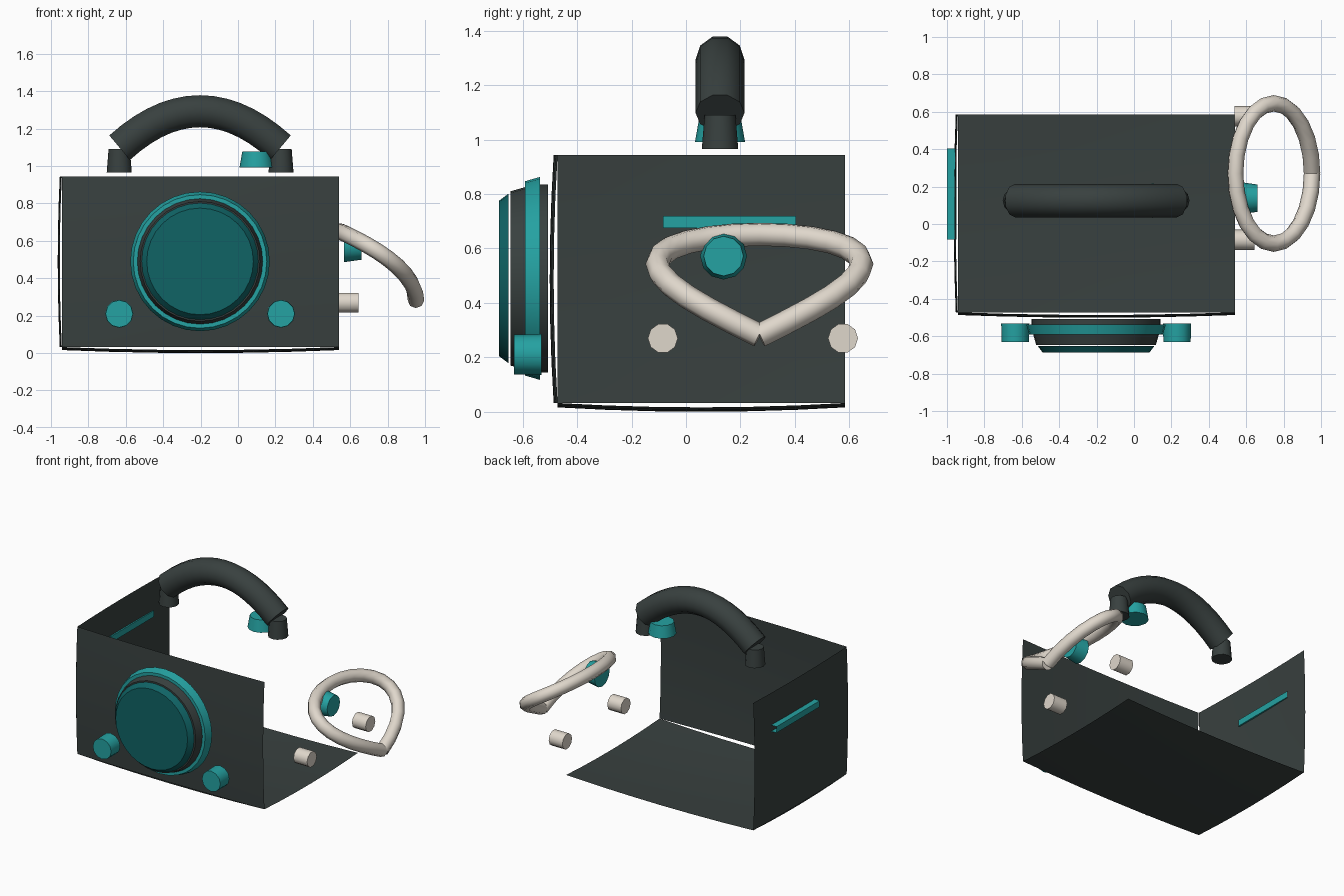
import bpy, bmesh, math
from mathutils import Vector

if "Cube" in bpy.data.objects:
    bpy.data.objects.remove(bpy.data.objects["Cube"])


def material(name, rgb):
    m = bpy.data.materials.new(name)
    m.diffuse_color = (*rgb, 1)
    m.use_nodes = True
    m.node_tree.nodes["Principled BSDF"].inputs["Base Color"].default_value = m.diffuse_color
    return m


DARK = material("charcoal", (0.04, 0.052, 0.05))
TEAL = material("teal", (0.018, 0.36, 0.36))
DEEP = material("deep_teal", (0.005, 0.125, 0.13))
CREAM = material("cream", (0.74, 0.68, 0.6))


def finish(bm, name, mat, angle=40):
    me = bpy.data.meshes.new(name)
    bm.to_mesh(me)
    bm.free()
    ob = bpy.data.objects.new(name, me)
    bpy.context.collection.objects.link(ob)
    me.materials.append(mat)
    smooth(ob, angle)
    return ob


def smooth(ob, angle=40):
    bpy.ops.object.select_all(action='DESELECT')
    ob.select_set(True)
    bpy.context.view_layer.objects.active = ob
    bpy.ops.object.shade_smooth_by_angle(angle=math.radians(angle))


def cone(name, mat, start, end, r1, r2, sides=12):
    """Capped tapered cylinder from start to end."""
    a, b = Vector(start), Vector(end)
    bm = bmesh.new()
    bmesh.ops.create_cone(bm, cap_ends=True, segments=sides, radius1=r1,
                          radius2=r2, depth=(b - a).length)
    rot = Vector((0, 0, 1)).rotation_difference(b - a).to_matrix().to_4x4()
    bmesh.ops.transform(bm, matrix=rot, verts=bm.verts)
    bmesh.ops.translate(bm, vec=(a + b) / 2, verts=bm.verts)
    return finish(bm, name, mat)


def panel(name, corner, across, up, out, bulge=0.0145, n=6):
    """Single-sheet panel, bulged outwards along both directions."""
    corner, across, up, out = map(Vector, (corner, across, up, out))
    bm = bmesh.new()
    grid = []
    for i in range(n + 1):
        for j in range(n + 1):
            u, v = i / n, j / n
            h = bulge * (2 - (2 * u - 1) ** 2 - (2 * v - 1) ** 2)
            grid.append(bm.verts.new(corner + across * u + up * v + out * h))
    for i in range(n):
        for j in range(n):
            k = i * (n + 1) + j
            bm.faces.new((grid[k], grid[k + n + 1], grid[k + n + 2], grid[k + 1]))
    if across.cross(up).dot(out) < 0:
        bmesh.ops.reverse_faces(bm, faces=bm.faces)
    return finish(bm, name, DARK)


def tube(name, mat, points, radius, bevel):
    """Round tube along a path."""
    cu = bpy.data.curves.new(name, 'CURVE')
    cu.dimensions = '3D'
    cu.bevel_depth = radius
    cu.bevel_resolution = bevel
    cu.use_fill_caps = True
    sp = cu.splines.new('POLY')
    sp.points.add(len(points) - 1)
    for p, co in zip(sp.points, points):
        p.co = (*co, 1)
    ob = bpy.data.objects.new(name, cu)
    bpy.context.collection.objects.link(ob)
    cu.materials.append(mat)
    bpy.ops.object.select_all(action='DESELECT')
    ob.select_set(True)
    bpy.context.view_layer.objects.active = ob
    bpy.ops.object.convert(target='MESH')
    smooth(bpy.context.view_layer.objects.active, 50)


# Body shell: front, left and bottom sheets
X0, X1, Y0, Y1, Z0, Z1 = -0.942, 0.54, -0.472, 0.585, 0.032, 0.943
panel("front_panel", (X0, Y0, Z0), (X1 - X0, 0, 0), (0, 0, Z1 - Z0), (0, -1, 0))
panel("left_panel", (X0, Y0, Z0), (0, Y1 - Y0, 0), (0, 0, Z1 - Z0), (-1, 0, 0), 0.011)
panel("bottom_panel", (X0, Y0, Z0), (X1 - X0, 0, 0), (0, Y1 - Y0, 0), (0, 0, -1), 0.016)

# Front dial, stacked from the panel outwards
CX, CZ = -0.203, 0.49
for name, mat, y1, y2, r1, r2 in (
        ("dial_base", DARK, -0.508, -0.54, 0.345, 0.345),
        ("dial_ring", TEAL, -0.537, -0.592, 0.373, 0.357),
        ("dial_barrel", DARK, -0.59, -0.646, 0.336, 0.32),
        ("dial_face", DEEP, -0.652, -0.688, 0.312, 0.285)):
    cone(name, mat, (CX, y1, CZ), (CX, y2, CZ), r1, r2, 32)

# Knobs under the dial and handle posts above them
for side, x in (("left", -0.635), ("right", 0.23)):
    cone(f"front_knob_{side}", TEAL, (x, -0.532, 0.21), (x, -0.632, 0.21), 0.075, 0.073)
    cone(f"handle_post_{side}", DARK, (x, 0.125, 0.965), (x, 0.125, 1.09), 0.067, 0.057)

# Arched carrying handle
arch = []
for i in range(15):
    t = i / 7 - 1
    arch.append((CX + 0.43 * t, 0.125, 1.293 - 0.195 * t * t))
tube("handle", DARK, arch, 0.09, 3)

# Top and side knobs
cone("top_knob", TEAL, (0.10, 0.125, 0.992), (0.10, 0.125, 1.077), 0.092, 0.077)
cone("side_knob", TEAL, (0.568, 0.138, 0.572), (0.66, 0.138, 0.572), 0.086, 0.073)

# Side pegs
for side, y in (("front", -0.085), ("back", 0.577)):
    cone(f"peg_{side}", CREAM, (0.537, y, 0.27), (0.645, y, 0.27), 0.055, 0.055, 10)

# Drooping loop whose ends meet in a point
loop = []
for i in range(25):
    a = 2 * math.pi * i / 24
    loop.append((0.747 + 0.205 * math.cos(a), 0.27 + 0.375 * math.sin(a),
                 0.28 + 0.372 * math.sin(a / 2)))
tube("side_loop", CREAM, loop, 0.044, 2)

# Open-ended rail on the left panel
bm = bmesh.new()
bmesh.ops.create_cube(bm, size=1)
bmesh.ops.scale(bm, vec=(0.05, 0.488, 0.044), verts=bm.verts)
bmesh.ops.translate(bm, vec=(-0.975, 0.16, 0.698), verts=bm.verts)
ends = [f for f in bm.faces if abs(f.normal.y) > 0.9]
bmesh.ops.delete(bm, geom=ends, context='FACES_ONLY')
finish(bm, "left_rail", TEAL)
